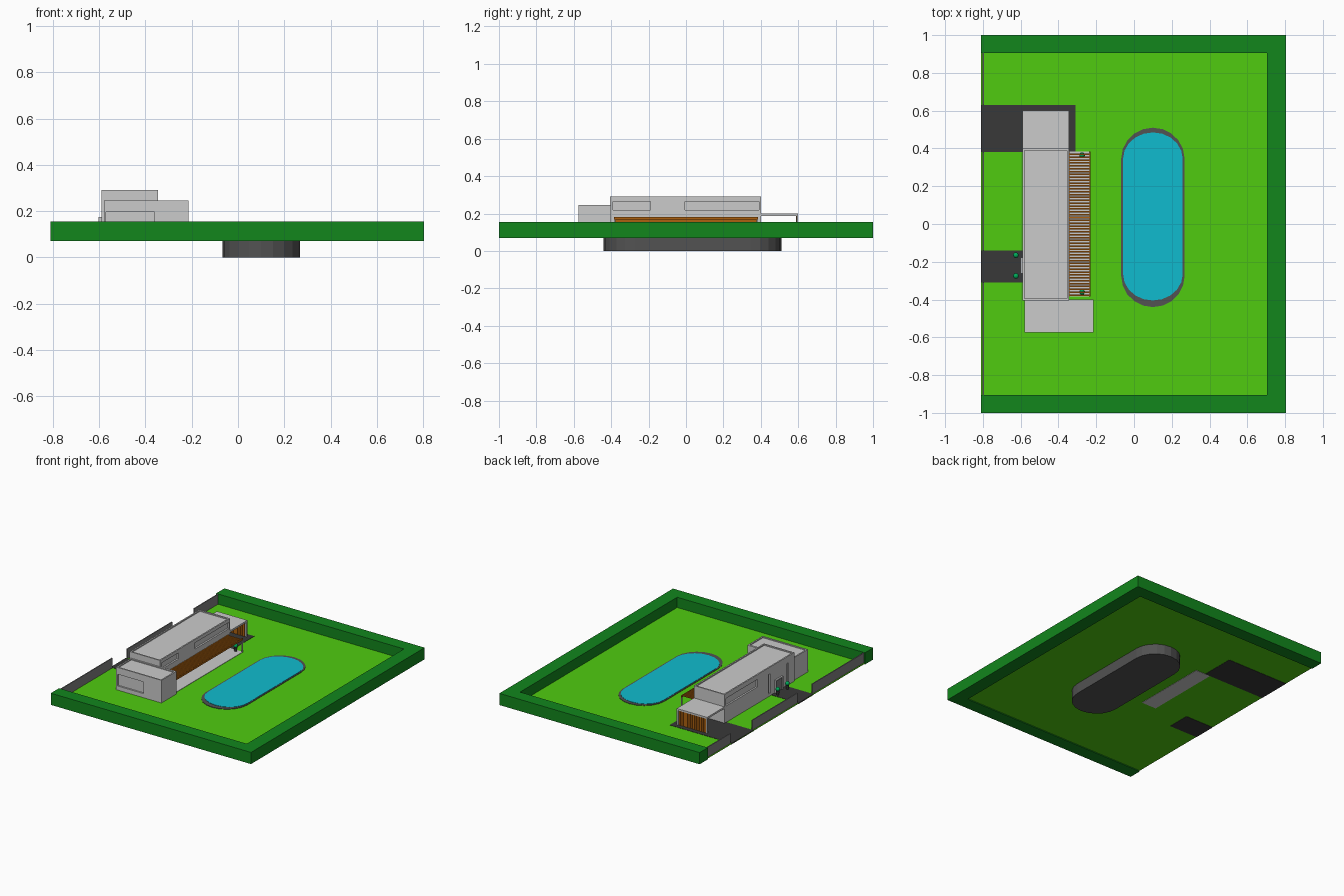
import bpy, bmesh, math

if "Cube" in bpy.data.objects:
    bpy.data.objects.remove(bpy.data.objects["Cube"])

def mat(name, c):
    m = bpy.data.materials.new(name)
    m.diffuse_color = (*c, 1)
    m.use_nodes = True
    m.node_tree.nodes["Principled BSDF"].inputs["Base Color"].default_value = m.diffuse_color
    return m

GRASS = mat("grass", (0.08, 0.60, 0.005))
HEDGE = mat("hedge", (0.006, 0.24, 0.012))
DARK = mat("dark_paving", (0.04, 0.04, 0.04))
STONE = mat("pool_stone", (0.085, 0.085, 0.085))
WATER = mat("water", (0.005, 0.50, 0.62))
WOOD = mat("wood", (0.42, 0.12, 0.005))
LEAF = mat("leaf", (0.0, 0.40, 0.10))
WALL = mat("wall_grey", (0.22, 0.22, 0.22))
G = 0.08  # ground level

def finish(bm, name, m=None):
    bmesh.ops.recalc_face_normals(bm, faces=bm.faces)
    me = bpy.data.meshes.new(name)
    bm.to_mesh(me)
    bm.free()
    o = bpy.data.objects.new(name, me)
    bpy.context.collection.objects.link(o)
    if m:
        me.materials.append(m)
    return o

def add_box(bm, x, y, z):
    vs = bmesh.ops.create_cube(bm, size=1)["verts"]
    for v in vs:
        v.co = [a[0] if c < 0 else a[1] for a, c in zip((x, y, z), v.co)]

def box(name, x, y, z, m=None):
    bm = bmesh.new()
    add_box(bm, x, y, z)
    return finish(bm, name, m)

def boxes(name, parts, m=None):
    bm = bmesh.new()
    for p in parts:
        add_box(bm, *p)
    return finish(bm, name, m)

def prism(name, pts, z0, z1, m=None):
    bm = bmesh.new()
    f = bm.faces.new([bm.verts.new((x, y, z0)) for x, y in pts])
    r = bmesh.ops.extrude_face_region(bm, geom=[f])
    for v in r["geom"]:
        if isinstance(v, bmesh.types.BMVert):
            v.co.z = z1
    return finish(bm, name, m)

def carve(o, parts):
    # sunken windows and flat roofs
    cutter = boxes(o.name + "_cutter", parts)
    cutter.hide_render = True
    cutter.hide_viewport = False
    cutter.display_type = 'WIRE'
    mod = o.modifiers.new("recess", 'BOOLEAN')
    mod.object = cutter
    mod.solver = 'EXACT'
    bpy.context.view_layer.objects.active = o
    bpy.ops.object.modifier_apply(modifier=mod.name)
    bpy.data.objects.remove(cutter)

# lawn, driveways and terrace
box("lawn", (-.81, .71), (-.91, .91), (G - .004, G), GRASS)
box("carport_drive", (-.81, -.31), (.38, .63), (G - .006, G + .002), DARK)
box("entrance_drive", (-.81, -.58), (-.31, -.14), (G - .006, G + .002), DARK)
box("terrace", (-.35, -.23), (-.385, .385), (G - .002, G + .003))
box("terrace_footing", (-.35, -.23), (-.19, .38), (G - .006, G))

# U-shaped hedge, open on the street side
prism("hedge", [(-.81, -1), (.805, -1), (.805, 1), (-.81, 1), (-.81, .905),
                (.705, .905), (.705, -.905), (-.81, -.905)], .07, .155, HEDGE)

# street wall with gaps at the driveways
boxes("street_wall", [((-.802, -.795), y, (G, .152))
                      for y in ((-.905, -.31), (-.14, .38), (.63, .905))], WALL)

# pool
def stadium(rx, y0, y1, ry, n=10):
    top = [(.1 + rx * math.cos(math.pi * i / n), y1 + ry * math.sin(math.pi * i / n)) for i in range(n + 1)]
    bot = [(.1 - rx * math.cos(math.pi * i / n), y0 - ry * math.sin(math.pi * i / n)) for i in range(n + 1)]
    return top + bot

prism("pool_basin", stadium(.168, -.275, .345, .165), 0, G + .003, STONE)
prism("pool_water", stadium(.158, -.265, .345, .14), G - .002, G + .005, WATER)

# main house block
house = box("house", (-.59, -.345), (-.405, .40), (G, .29))
carve(house, [
    ((-.58, -.355), (-.395, .39), (.282, .31)),
    ((-.357, -.33), (-.39, -.19), (.22, .265)),
    ((-.357, -.33), (-.005, .39), (.22, .265)),
    ((-.61, -.578), (.02, .38), (.20, .255)),
    ((-.61, -.58), (-.13, -.105), (.10, .24)),
    ((-.61, -.58), (-.34, -.315), (.10, .24))])
box("wood_cladding", (-.346, -.341), (-.385, .385), (G, .178), WOOD)

# side wing
wing = box("side_wing", (-.58, -.215), (-.575, -.4), (G, .245))
wing.location.y = 0
carve(wing, [
    ((-.57, -.225), (-.565, -.415), (.238, .26)),
    ((-.57, -.36), (-.60, -.563), (.11, .195))])

# carport: roof, corner posts, slatted wooden end wall
box("carport_roof", (-.59, -.345), (.395, .60), (.187, .20))
boxes("carport_posts", [(x, (.59, .60), (G, .19)) for x in ((-.59, -.58), (-.355, -.345))])
boxes("carport_wood_end", [((-.578 + i * .0185, -.563 + i * .0185), (.588, .596), (G, .188))
                           for i in range(12)], WOOD)

# pergola: slats, front beam, posts
n = 50
boxes("pergola_slats", [((-.345, -.23), (-.38 + i * .76 / n, -.372 + i * .76 / n), (.172, .18))
                        for i in range(n)], WOOD)
box("pergola_beam", (-.236, -.23), (-.385, .385), (.168, .182), WOOD)
boxes("pergola_posts", [((-.237, -.23), y, (G, .17)) for y in ((-.385, -.378), (.378, .385))])

# entrance door with frame
boxes("door_frame", [((-.602, -.585), y, (G, .175)) for y in ((-.262, -.254), (-.186, -.178))]
      + [((-.602, -.585), (-.262, -.178), (.167, .175))])
box("door", (-.595, -.585), (-.254, -.186), (G, .168), WALL)

# potted shrubs
def shrub(name, x, y):
    bm = bmesh.new()
    bmesh.ops.create_cone(bm, cap_ends=True, segments=12, radius1=.008, radius2=.012, depth=.03)
    pot = finish(bm, name + "_pot", DARK)
    pot.location = (x, y, G + .017)
    bm = bmesh.new()
    bmesh.ops.create_icosphere(bm, subdivisions=2, radius=.015)
    ball = finish(bm, name + "_leaves", LEAF)
    ball.location = (x, y, G + .044)
    for p in ball.data.polygons:
        p.use_smooth = True

for i, (x, y) in enumerate([(-.625, -.165), (-.625, -.275), (-.275, .365), (-.275, -.36)]):
    shrub(f"shrub_{i}", x, y)
